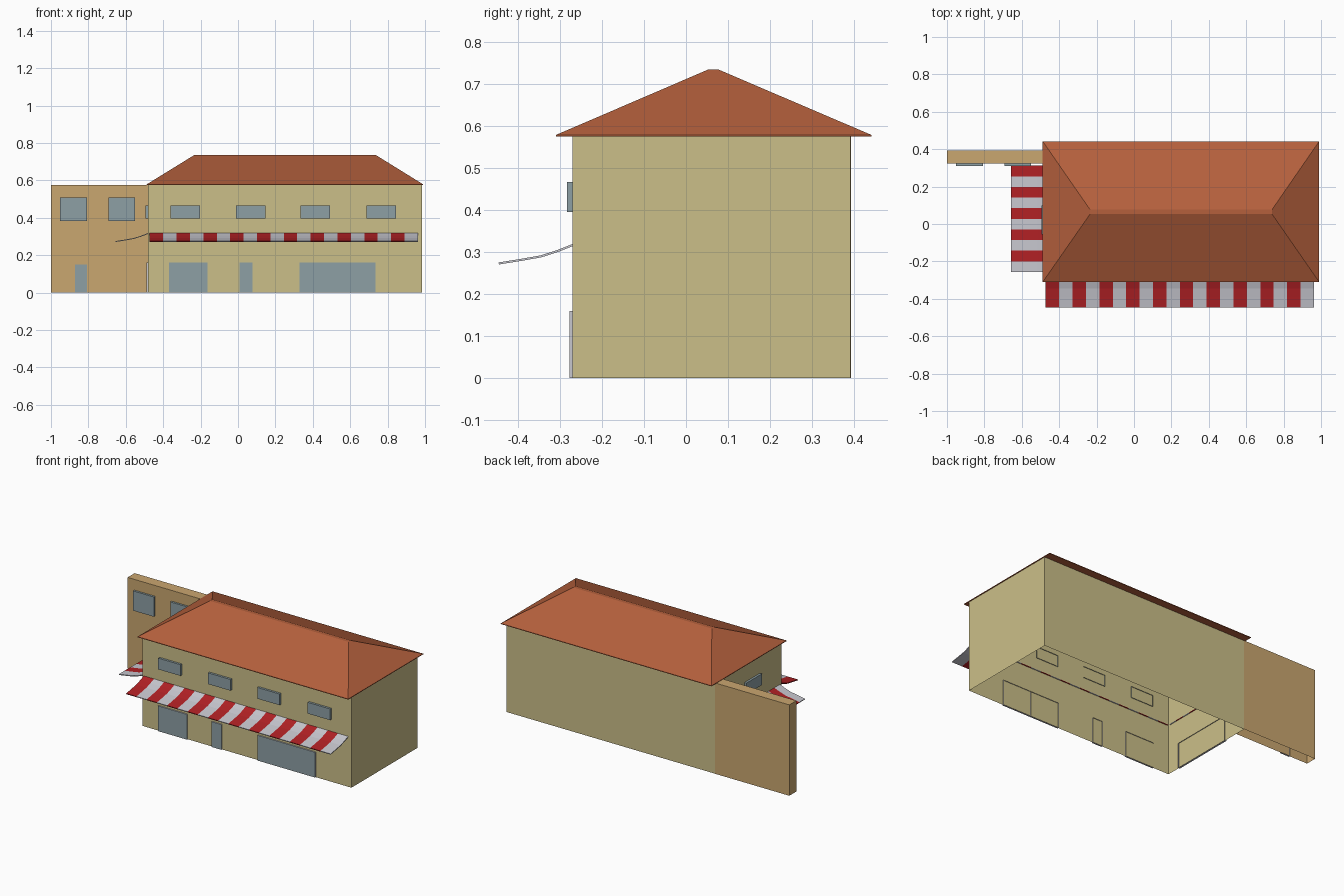
import bpy

if "Cube" in bpy.data.objects:
    bpy.data.objects.remove(bpy.data.objects["Cube"])


def material(name, rgb):
    m = bpy.data.materials.new(name)
    m.diffuse_color = (*rgb, 1)
    m.use_nodes = True
    m.node_tree.nodes["Principled BSDF"].inputs["Base Color"].default_value = m.diffuse_color
    return m


WALL = material("yellow plaster", (0.60, 0.52, 0.25))
WING = material("orange plaster", (0.59, 0.385, 0.16))
TILE = material("terracotta", (0.46, 0.117, 0.046))
RED = material("awning red", (0.44, 0.015, 0.018))
WHITE = material("pale grey", (0.57, 0.57, 0.62))
GLASS = material("blue grey glass", (0.27, 0.35, 0.375))


def mesh_object(name, verts, faces, mats, indices=None):
    me = bpy.data.meshes.new(name)
    me.from_pydata(verts, [], faces)
    for m in mats:
        me.materials.append(m)
    if indices:
        for p, i in zip(me.polygons, indices):
            p.material_index = i
    ob = bpy.data.objects.new(name, me)
    bpy.context.collection.objects.link(ob)
    return ob


def box(name, lo, hi, mats, skip=(), front=None):
    """Box with chosen sides left open; the front side may have its own colour."""
    v = [(x, y, z) for x in (lo[0], hi[0]) for y in (lo[1], hi[1]) for z in (lo[2], hi[2])]
    sides = {"-x": (0, 1, 3, 2), "+x": (4, 6, 7, 5), "-y": (0, 4, 5, 1),
             "+y": (2, 3, 7, 6), "-z": (0, 2, 6, 4), "+z": (1, 5, 7, 3)}
    keep = [k for k in sides if k not in skip]
    idx = [0 if front is None or k == front else 1 for k in keep]
    return mesh_object(name, v, [sides[k] for k in keep], mats, idx)


# Hollow wall shells, open underneath
box("main_walls", (-0.48, -0.27, 0), (0.985, 0.392, 0.576), [WALL], ("-z", "+z"))
box("side_wing", (-1.0, 0.323, 0), (-0.48, 0.393, 0.576), [WING], ("-z", "+x"))

# Hipped roof with a narrow flat ridge
eave = [(-0.488, -0.31), (0.99, -0.31), (0.99, 0.442), (-0.488, 0.442)]
ridge = [(-0.235, 0.053), (0.738, 0.053), (0.738, 0.077), (-0.235, 0.077)]
rings = [(eave, 0.575), (eave, 0.579), (ridge, 0.735)]
verts = [(x, y, z) for ring, z in rings for x, y in ring]
faces = [(3, 2, 1, 0), (8, 9, 10, 11)]
for r in (0, 4):
    faces += [(r + i, r + (i + 1) % 4, r + 4 + (i + 1) % 4, r + 4 + i) for i in range(4)]
mesh_object("hipped_roof", verts, faces, [TILE])

# Upper windows and ground floor doors on the front
for i, x in enumerate((-0.361, -0.011, 0.334, 0.688)):
    box(f"front_window_{i + 1}", (x, -0.284, 0.396), (x + 0.157, -0.266, 0.467), [GLASS], ("+y",))
for i, (a, b) in enumerate(((-0.368, -0.164), (0.008, 0.077), (0.33, 0.532), (0.532, 0.735))):
    box(f"front_door_{i + 1}", (a, -0.277, 0), (b, -0.266, 0.16), [GLASS, WHITE], ("+y",), "-y")

# Window and wide door on the left side
box("side_window", (-0.494, -0.055, 0.396), (-0.476, 0.1, 0.467), [GLASS], ("+x",))
box("side_door", (-0.488, -0.18, 0), (-0.476, 0.226, 0.16), [GLASS, WHITE], ("+x",), "-x")

# Wing windows and door
for i, (a, b) in enumerate(((-0.953, -0.807), (-0.692, -0.55))):
    box(f"wing_window_{i + 1}", (a, 0.31, 0.383), (b, 0.327, 0.508), [GLASS], ("+y",))
box("wing_door", (-0.872, 0.316, 0), (-0.807, 0.327, 0.15), [GLASS, WHITE], ("+y",), "-y")


def awning(name, start, end, count, place):
    """Sagging striped sheet: profile of (distance from wall, height)."""
    profile = [(-0.003, 0.318), (0.035, 0.303), (0.075, 0.29), (0.12, 0.282), (0.176, 0.273)]
    n = len(profile)
    v, f, idx = [], [], []
    for s in range(count + 1):
        t = start + (end - start) * s / count
        v += [place(t, d, z) for d, z in profile]
    for s in range(count):
        for k in range(n - 1):
            a = s * n + k
            f.append((a, a + 1, a + n + 1, a + n))
            idx.append(s % 2)
    ob = mesh_object(name, v, f, [RED, WHITE], idx)
    mod = ob.modifiers.new("thickness", "SOLIDIFY")
    mod.thickness = 0.005
    mod.offset = 0
    return ob


# Striped awnings, red first
awning("front_awning", -0.472, 0.962, 20, lambda t, d, z: (t, -0.27 - d, z))
awning("side_awning", 0.312, -0.256, 10, lambda t, d, z: (-0.48 - d, t, z))
